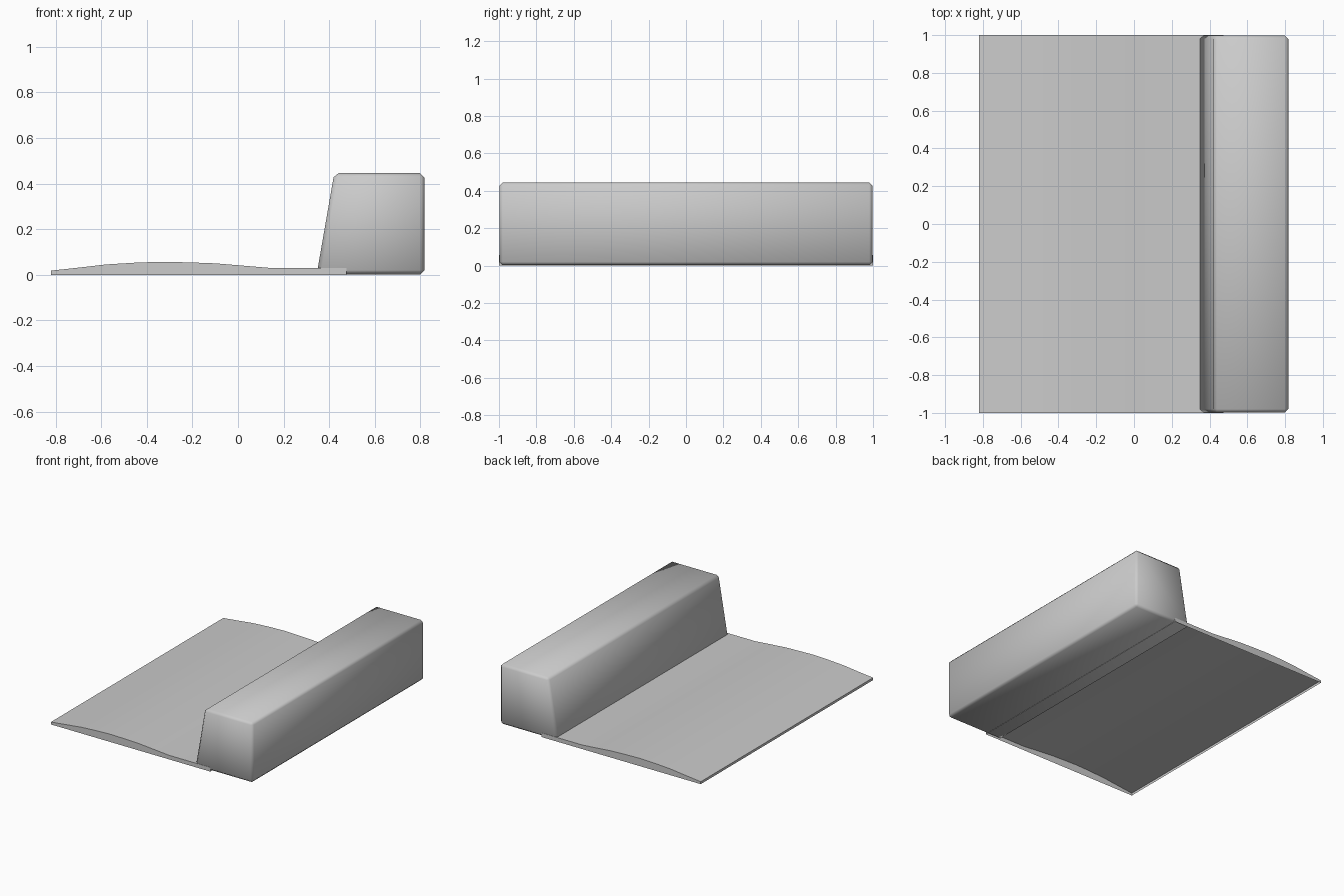
import bpy
import bmesh

cube = bpy.data.objects.get("Cube")
if cube:
    bpy.data.objects.remove(cube, do_unlink=True)

grey = bpy.data.materials.new("plain_grey")
grey.use_nodes = True
colour = (0.6, 0.6, 0.6, 1)
grey.diffuse_color = colour
grey.node_tree.nodes["Principled BSDF"].inputs["Base Color"].default_value = colour


def extrude_profile(name, profile, half_length, open_base=False):
    """Sweep an x-z outline along y, optionally leaving the underside open."""
    bm = bmesh.new()
    face = bm.faces.new([bm.verts.new((x, -half_length, z)) for x, z in profile])
    result = bmesh.ops.extrude_face_region(bm, geom=[face])
    moved = [v for v in result["geom"] if isinstance(v, bmesh.types.BMVert)]
    bmesh.ops.translate(bm, verts=moved, vec=(0, 2 * half_length, 0))
    bmesh.ops.recalc_face_normals(bm, faces=bm.faces)
    if open_base:
        base = [f for f in bm.faces if f.normal.z < -0.9]
        bmesh.ops.delete(bm, geom=base, context="FACES_ONLY")
    mesh = bpy.data.meshes.new(name)
    bm.to_mesh(mesh)
    bm.free()
    obj = bpy.data.objects.new(name, mesh)
    bpy.context.collection.objects.link(obj)
    mesh.materials.append(grey)
    return obj


def smooth(obj, angle):
    bpy.ops.object.select_all(action="DESELECT")
    obj.select_set(True)
    bpy.context.view_layer.objects.active = obj
    bpy.ops.object.shade_smooth_by_angle(angle=angle)


# Low, gently humped apron: a hollow shell with closed ends
apron_top = [(0.475, 0.03), (0.14, 0.03), (0.02, 0.04), (-0.1, 0.05), (-0.21, 0.054),
             (-0.33, 0.057), (-0.45, 0.053), (-0.58, 0.045), (-0.7, 0.031), (-0.82, 0.018)]
apron = extrude_profile("apron", [(-0.82, 0), (0.475, 0)] + apron_top, 1.0, open_base=True)
smooth(apron, 0.5)

# Long block with a sloping inner side and chamfered edges
block = extrude_profile("block", [(0.345, 0.002), (0.817, 0.002), (0.817, 0.445), (0.422, 0.445)], 0.998)
bevel = block.modifiers.new("soft_edges", "BEVEL")
bevel.width = 0.018
bevel.segments = 1
for polygon in block.data.polygons:
    polygon.use_smooth = True
